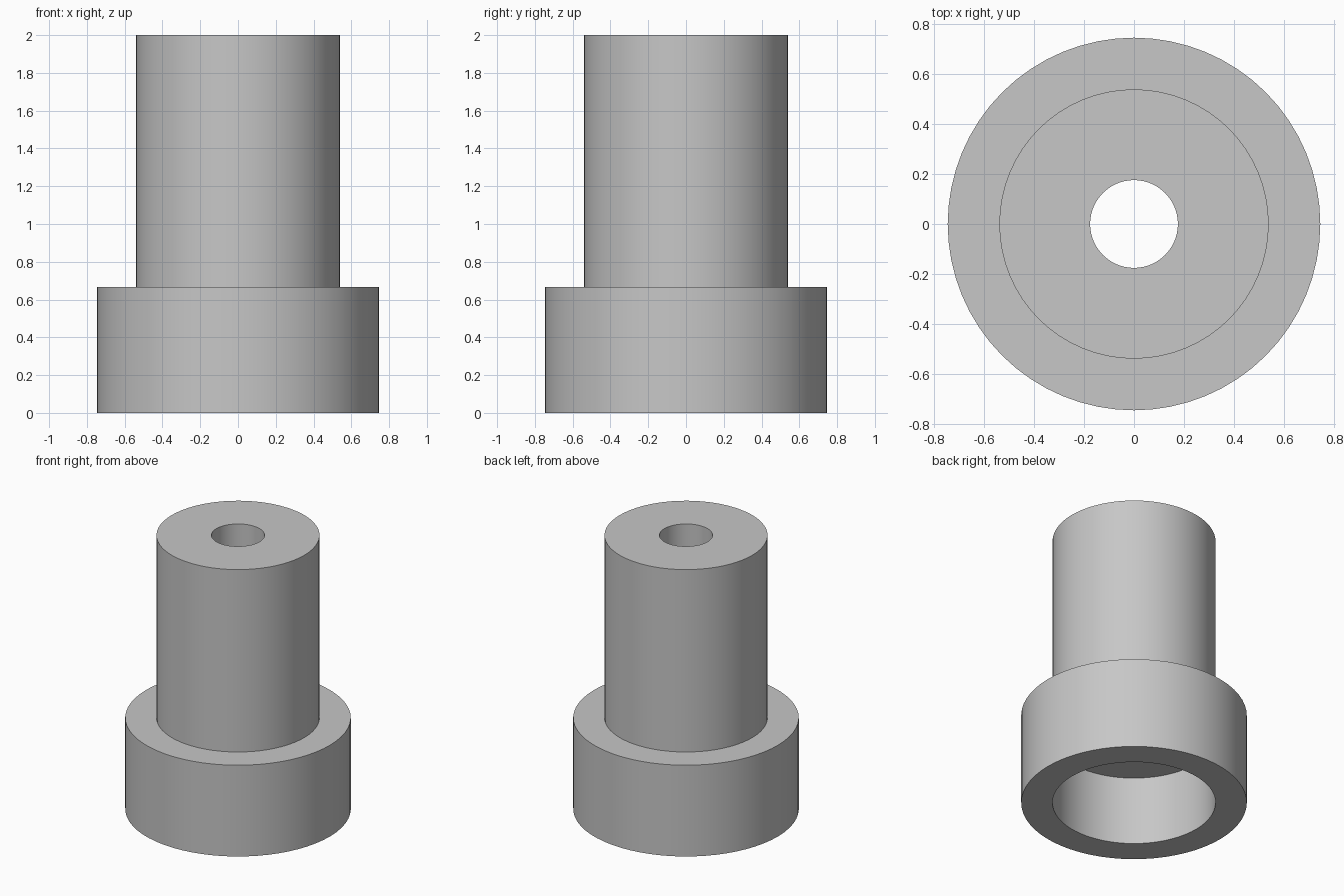
import bpy, bmesh, math

if "Cube" in bpy.data.objects:
    bpy.data.objects.remove(bpy.data.objects["Cube"])

SEGMENTS = 64

# Single grey finish
grey = bpy.data.materials.new("light grey")
grey.diffuse_color = (0.57, 0.57, 0.57, 1.0)
grey.use_nodes = True
grey.node_tree.nodes["Principled BSDF"].inputs["Base Color"].default_value = grey.diffuse_color

# Closed cross-section (radius, height): wide collar with a counterbore,
# narrower shaft above, small through hole down the middle
profile = [
    (0.54, 0.00), (0.747, 0.00), (0.747, 0.667), (0.54, 0.667),
    (0.54, 2.00), (0.176, 2.00), (0.176, 0.50), (0.54, 0.50),
]


def revolve(name, points, segments, material):
    bm = bmesh.new()
    rings = []
    for i in range(segments):
        a = 2 * math.pi * i / segments
        rings.append([bm.verts.new((r * math.cos(a), r * math.sin(a), z))
                      for r, z in points])
    n = len(points)
    for i in range(segments):
        here, following = rings[i], rings[(i + 1) % segments]
        for j in range(n):
            k = (j + 1) % n
            bm.faces.new((here[j], following[j], following[k], here[k]))
    bmesh.ops.recalc_face_normals(bm, faces=bm.faces)
    mesh = bpy.data.meshes.new(name)
    bm.to_mesh(mesh)
    bm.free()
    mesh.materials.append(material)
    obj = bpy.data.objects.new(name, mesh)
    bpy.context.collection.objects.link(obj)
    return obj


# Stepped bushing
bushing = revolve("stepped_bushing", profile, SEGMENTS, grey)
bpy.context.view_layer.objects.active = bushing
bushing.select_set(True)
bpy.ops.object.shade_smooth_by_angle(angle=math.radians(30))
